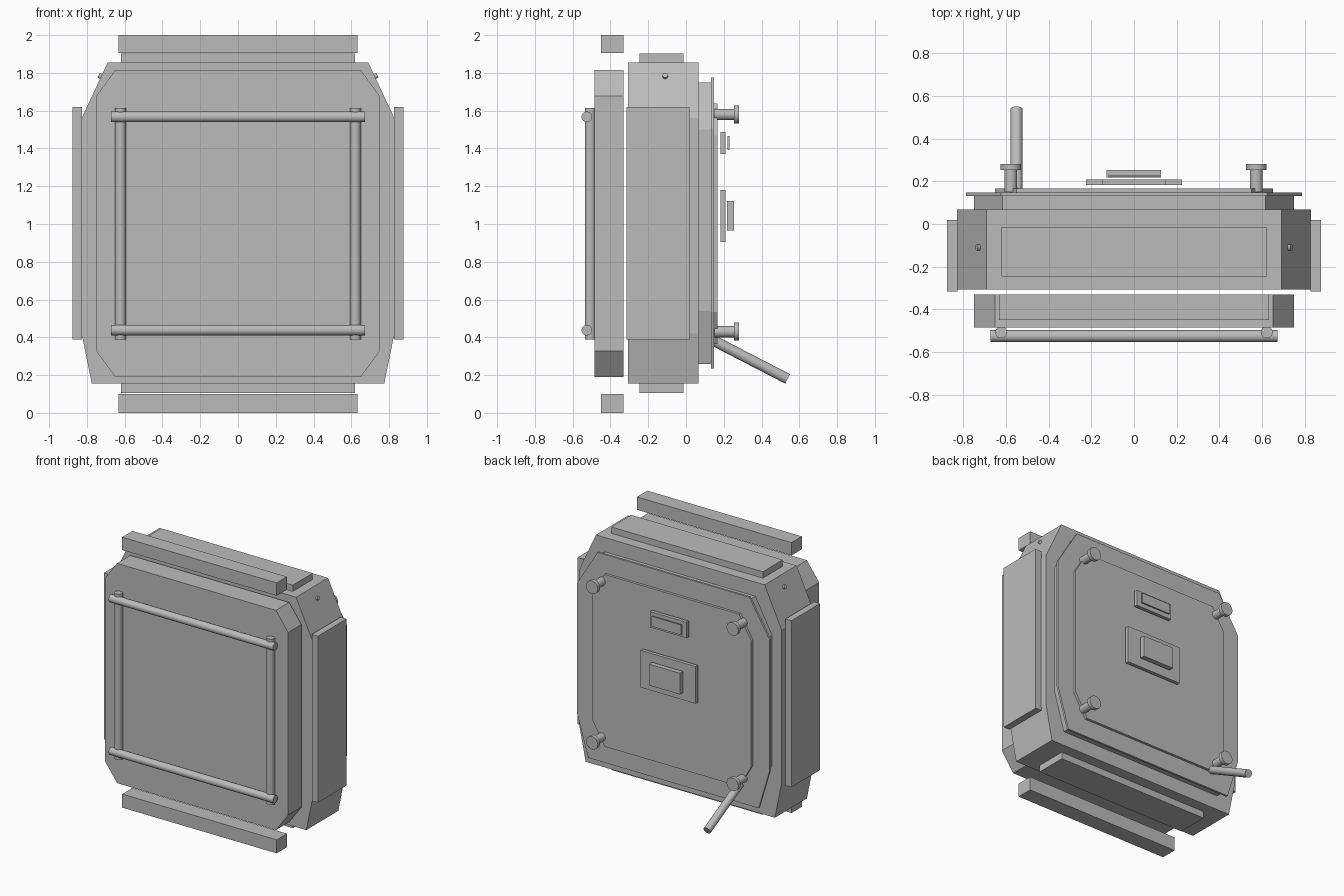
import bpy, bmesh
from mathutils import Vector

cube = bpy.data.objects.get("Cube")
if cube:
    bpy.data.objects.remove(cube, do_unlink=True)

grey = bpy.data.materials.new("plain grey")
grey.use_nodes = True
grey.diffuse_color = (0.5, 0.5, 0.5, 1)
grey.node_tree.nodes["Principled BSDF"].inputs["Base Color"].default_value = (0.5, 0.5, 0.5, 1)


def finish(bm, name):
    bmesh.ops.recalc_face_normals(bm, faces=bm.faces)
    mesh = bpy.data.meshes.new(name)
    bm.to_mesh(mesh)
    bm.free()
    mesh.materials.append(grey)
    obj = bpy.data.objects.new(name, mesh)
    bpy.context.collection.objects.link(obj)
    return obj


def slab(name, half_profile, y0, y1):
    """Extrude a left-right symmetric x-z outline from y0 to y1."""
    outline = half_profile + [(-x, z) for x, z in reversed(half_profile)]
    bm = bmesh.new()
    face = bm.faces.new([bm.verts.new((x, y0, z)) for x, z in outline])
    out = bmesh.ops.extrude_face_region(bm, geom=[face])
    verts = [v for v in out["geom"] if isinstance(v, bmesh.types.BMVert)]
    bmesh.ops.translate(bm, verts=verts, vec=(0, y1 - y0, 0))
    return finish(bm, name)


def octagon(w, z0, z1, top, bottom):
    """Half outline with (dx, dz) corner cuts at top and bottom."""
    return [(w - bottom[0], z0), (w, z0 + bottom[1]), (w, z1 - top[1]), (w - top[0], z1)]


def box(name, x, y, z):
    bm = bmesh.new()
    bmesh.ops.create_cube(bm, size=1)
    for v in bm.verts:
        v.co = Vector([(r[0] + r[1]) / 2 + c * (r[1] - r[0]) for c, r in zip(v.co, (x, y, z))])
    return finish(bm, name)


def rod(name, start, end, radius):
    a, b = Vector(start), Vector(end)
    bm = bmesh.new()
    bmesh.ops.create_cone(bm, cap_ends=True, segments=32, radius1=radius,
                          radius2=radius, depth=(b - a).length)
    turn = (b - a).to_track_quat("Z", "Y")
    for v in bm.verts:
        v.co = turn @ v.co + (a + b) / 2
    obj = finish(bm, name)
    bpy.context.view_layer.objects.active = obj
    bpy.ops.object.select_all(action="DESELECT")
    obj.select_set(True)
    bpy.ops.object.shade_smooth_by_angle()
    return obj


# Stacked chamfered slabs
slab("front_panel", octagon(0.75, 0.19, 1.815, (0.1, 0.137), (0.1, 0.137)), -0.485, -0.33)
slab("main_body", octagon(0.828, 0.155, 1.855, (0.138, 0.295), (0.054, 0.265)), -0.307, 0.067)
slab("back_step", octagon(0.75, 0.26, 1.75, (0.135, 0.25), (0.08, 0.28)), 0.067, 0.132)
slab("back_flange", octagon(0.787, 0.235, 1.775, (0.165, 0.27), (0.09, 0.3)), 0.132, 0.147)
slab("back_plate", octagon(0.65, 0.365, 1.638, (0.1, 0.17), (0.1, 0.17)), 0.147, 0.166)

# Bumper bars and pads above and below
for name, z in (("top_bumper", (1.905, 2.0)), ("bottom_bumper", (0.0, 0.1))):
    box(name, (-0.632, 0.632), (-0.45, -0.33), z)
for name, z in (("top_pad", (1.855, 1.902)), ("bottom_pad", (0.105, 0.155))):
    box(name, (-0.62, 0.62), (-0.245, -0.013), z)

# Side panels, small shoulder pins and upright front rails
for side, s in (("left", 1), ("right", -1)):
    box(side + "_side_panel", sorted((s * 0.826, s * 0.875)), (-0.316, 0.018), (0.388, 1.62))
    rod(side + "_shoulder_pin", (s * 0.715, -0.11, 1.776), (s * 0.738, -0.11, 1.788), 0.014)
    rod(side + "_front_rail", (s * 0.622, -0.507, 0.388), (s * 0.622, -0.507, 1.615), 0.028)

# Front cross rails
for name, z in (("upper_front_rail", 1.567), ("lower_front_rail", 0.438)):
    rod(name, (-0.672, -0.525, z), (0.672, -0.525, z), 0.028)

# Back knobs
for side, x in (("left", 0.573), ("right", -0.577)):
    for level, z in (("upper", 1.58), ("lower", 0.43)):
        name = level + "_" + side
        rod(name + "_knob_stem", (x, 0.15, z), (x, 0.255, z), 0.03)
        rod(name + "_knob_cap", (x, 0.253, z), (x, 0.281, z), 0.048)

# Angled lever
rod("lever", (-0.55, 0.155, 0.378), (-0.55, 0.538, 0.18), 0.028)

# Raised panels on the back
box("upper_label_plate", (-0.15, 0.15), (0.182, 0.208), (1.37, 1.487))
box("upper_label_inset", (-0.12, 0.12), (0.22, 0.23), (1.393, 1.467))
box("lower_label_plate", (-0.225, 0.225), (0.182, 0.208), (0.905, 1.18))
box("lower_label_block", (-0.128, 0.126), (0.218, 0.254), (0.965, 1.122))
